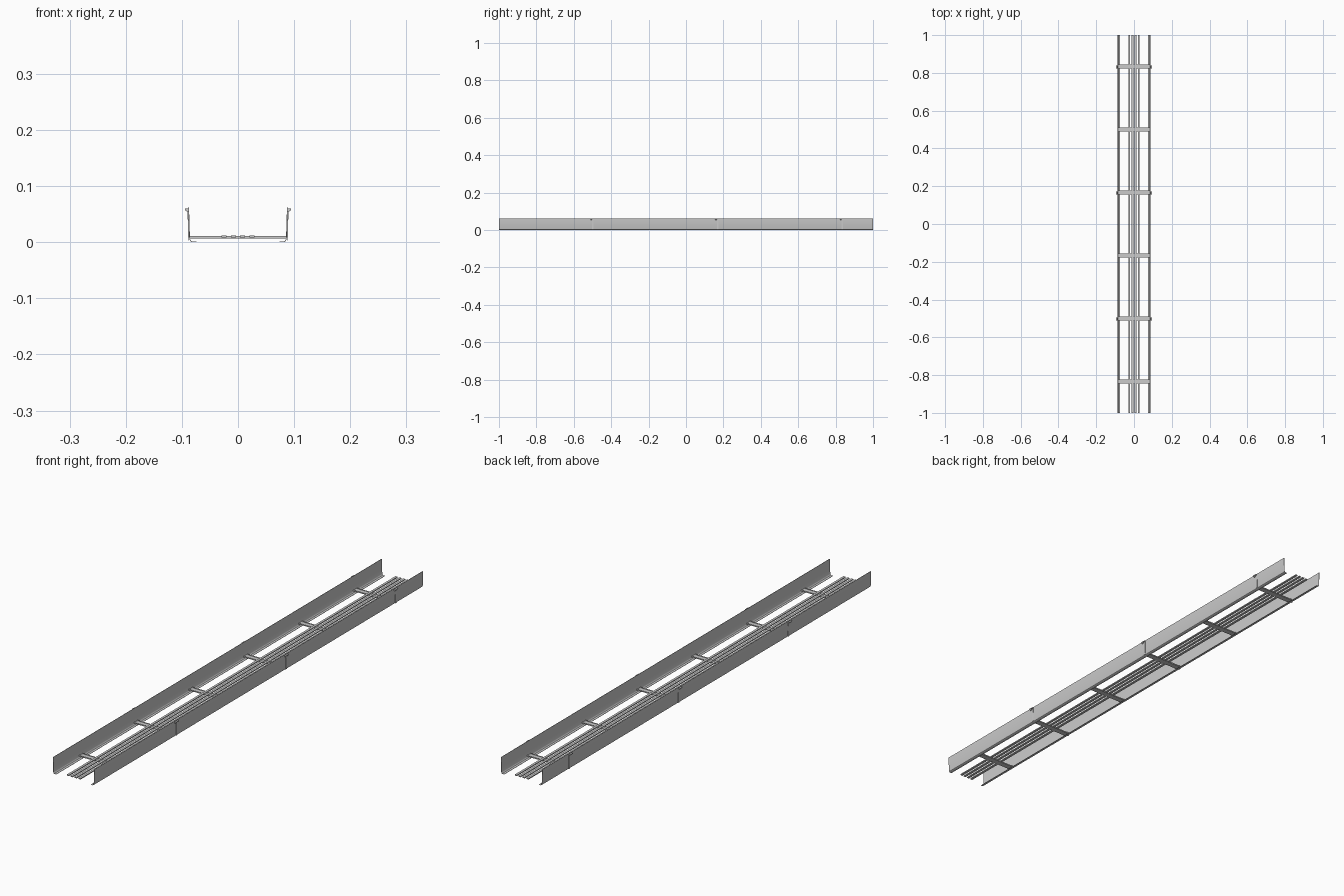
import bpy, bmesh

if "Cube" in bpy.data.objects:
    bpy.data.objects.remove(bpy.data.objects["Cube"])

RUNG_Y = [-5/6, -0.5, -1/6, 1/6, 0.5, 5/6]
CLIP_Y = [-0.5, 1/6, 5/6]


def make_object(name, bm):
    bmesh.ops.recalc_face_normals(bm, faces=bm.faces)
    me = bpy.data.meshes.new(name)
    bm.to_mesh(me)
    bm.free()
    ob = bpy.data.objects.new(name, me)
    bpy.context.collection.objects.link(ob)
    bpy.context.view_layer.objects.active = ob
    for o in bpy.context.selected_objects:
        o.select_set(False)
    ob.select_set(True)
    bpy.ops.object.shade_smooth_by_angle()
    return ob


def extrude(bm, outline, axis, a, b):
    """Closed outline in (u, z), swept along x or y from a to b."""
    def co(u, z, t):
        return (u, t, z) if axis == 'y' else (t, u, z)
    vs = [bm.verts.new(co(u, z, a)) for u, z in outline]
    face = bm.faces.new(vs)
    res = bmesh.ops.extrude_face_region(bm, geom=[face])
    new = [g for g in res['geom'] if isinstance(g, bmesh.types.BMVert)]
    step = co(0, 0, b - a)
    bmesh.ops.translate(bm, verts=new, vec=step)


def box(bm, x0, x1, y0, y1, z0, z1):
    extrude(bm, [(x0, z0), (x1, z0), (x1, z1), (x0, z1)], 'y', y0, y1)


# Thin side walls with a rounded inward foot
for side, s in (("left", -1), ("right", 1)):
    outer = [(0.0885, 0.063), (0.0868, 0.006), (0.0855, 0.0025), (0.083, 0.0005),
             (0.080, 0), (0.074, 0)]
    inner = [(0.074, 0.0012), (0.080, 0.0012), (0.0825, 0.0017), (0.0845, 0.0035),
             (0.0856, 0.0065), (0.0873, 0.063)]
    bm = bmesh.new()
    extrude(bm, [(s * x, z) for x, z in outer + inner], 'y', -1, 1)
    make_object(side + "_side_rail", bm)

    # Slim hooked clips on the outside of each wall
    bm = bmesh.new()
    for y in CLIP_Y:
        strip = [(0.0872, 0.003), (0.0885, 0.003), (0.0900, 0.057), (0.0945, 0.057),
                 (0.0945, 0.060), (0.088, 0.060)]
        extrude(bm, [(s * x, z) for x, z in strip], 'y', y - 0.002, y + 0.006)
        head = [(0.088, 0.054), (0.0905, 0.054), (0.0945, 0.0575),
                (0.0945, 0.060), (0.088, 0.060)]
        extrude(bm, [(s * x, z) for x, z in head], 'y', y - 0.011, y - 0.002)
    make_object(side + "_clips", bm)

# Shallow channel rungs, open side up
for i, y in enumerate(RUNG_Y):
    w, t = 0.011, 0.002
    channel = [(-w, 0.007), (w, 0.007), (w, 0.0115), (w - t, 0.0115), (w - t, 0.0095),
               (-w + t, 0.0095), (-w + t, 0.0115), (-w, 0.0115)]
    bm = bmesh.new()
    extrude(bm, [(y + u, z) for u, z in channel], 'x', -0.0855, 0.0855)
    make_object("rung_%d" % (i + 1), bm)

# Four long bars lying along the middle
for i in range(4):
    x = (i - 1.5) * 0.0165
    bm = bmesh.new()
    box(bm, x - 0.0045, x + 0.0045, -1, 1, 0.0080, 0.0120)
    make_object("long_bar_%d" % (i + 1), bm)
